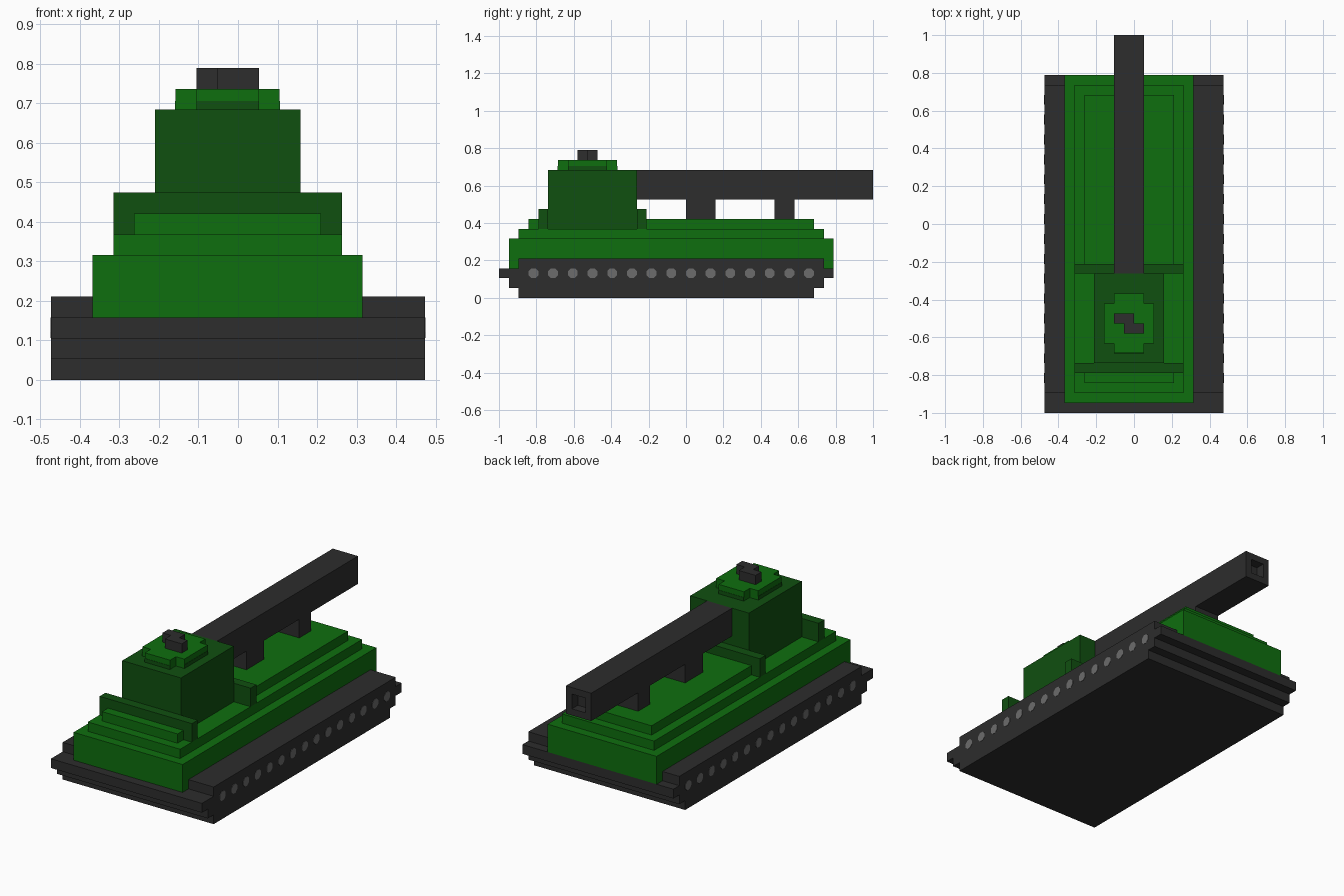
import bpy, bmesh, math
from mathutils import Matrix

if "Cube" in bpy.data.objects:
    bpy.data.objects.remove(bpy.data.objects["Cube"], do_unlink=True)

U = 2 / 38  # one block; all part sizes below are in blocks


def material(name, rgb):
    m = bpy.data.materials.new(name)
    m.use_nodes = True
    m.diffuse_color = (*rgb, 1)
    bsdf = m.node_tree.nodes["Principled BSDF"]
    bsdf.inputs["Base Color"].default_value = (*rgb, 1)
    bsdf.inputs["Roughness"].default_value = 0.9
    return m


GREEN = material("green", (0.0045, 0.156, 0.0045))
DARK_GREEN = material("dark green", (0.005, 0.08, 0.005))
CHARCOAL = material("charcoal", (0.026, 0.026, 0.026))
GREY = material("wheel grey", (0.15, 0.15, 0.15))


def finish(name, bm, mat):
    bmesh.ops.scale(bm, vec=(U, U, U), verts=bm.verts)
    bmesh.ops.recalc_face_normals(bm, faces=bm.faces)
    mesh = bpy.data.meshes.new(name)
    bm.to_mesh(mesh)
    bm.free()
    mesh.materials.append(mat)
    ob = bpy.data.objects.new(name, mesh)
    bpy.context.collection.objects.link(ob)
    return ob


def prism(name, mat, outline, lo, hi, axis):
    """Extrude an outline: (y, z) along x, or (x, y) along z."""
    bm = bmesh.new()
    if axis == "x":
        pts, move = [(lo, a, b) for a, b in outline], (hi - lo, 0, 0)
    else:
        pts, move = [(a, b, lo) for a, b in outline], (0, 0, hi - lo)
    face = bm.faces.new([bm.verts.new(p) for p in pts])
    ext = bmesh.ops.extrude_face_region(bm, geom=[face], use_keep_orig=True)
    verts = [v for v in ext["geom"] if isinstance(v, bmesh.types.BMVert)]
    bmesh.ops.translate(bm, vec=move, verts=verts)
    return finish(name, bm, mat)


def box(name, mat, x, y, z):
    outline = [(x[0], y[0]), (x[1], y[0]), (x[1], y[1]), (x[0], y[1])]
    return prism(name, mat, outline, z[0], z[1], "z")


# Stepped track base
prism("track_base", CHARCOAL,
      [(-17, 0), (13, 0), (13, 1), (14, 1), (14, 2), (15, 2), (15, 3), (14, 3),
       (14, 4), (-17, 4), (-17, 3), (-19, 3), (-19, 2), (-18, 2), (-18, 1), (-17, 1)],
      -9, 9, "x")

# Rows of road wheels on both sides
for side, label in ((1, "left"), (-1, "right")):
    bm = bmesh.new()
    for i in range(15):
        place = (Matrix.Translation((side * 8.98, -15.5 + 2 * i, 2.5))
                 @ Matrix.Rotation(math.pi / 2, 4, "Y")
                 @ Matrix.Rotation(math.pi / 8, 4, "Z"))
        bmesh.ops.create_cone(bm, cap_ends=True, segments=8, radius1=0.54,
                              radius2=0.54, depth=0.1, matrix=place)
    finish(label + "_wheels", bm, GREY)

# Hull tiers; the top tier leaves a gap for the turret well
box("hull_lower", GREEN, (-7, 6), (-18, 15), (3, 6))
box("hull_middle", GREEN, (-6, 5), (-17, 14), (6, 7))
box("hull_front_step", GREEN, (-5, 4), (-16, -15), (7, 8))
box("hull_rear_deck", GREEN, (-5, 4), (-4, 13), (7, 8))

# Cross rails in front of and behind the turret
for name, y in (("front_rail", -15), ("rear_rail", -5)):
    box(name, DARK_GREEN, (-6, 5), (y, y + 1), (7, 9))

# Turret with a plus-shaped cap
box("turret", DARK_GREEN, (-4, 3), (-14, -5), (7, 13))
prism("turret_cap", GREEN,
      [(-2, -13), (1, -13), (1, -12), (2, -12), (2, -8), (1, -8),
       (1, -7), (-2, -7), (-2, -8), (-3, -8), (-3, -12), (-2, -12)],
      13, 14, "z")

# Dark skirting strips at the foot of the cap
T = 0.03
for name, x, y in (("front", (-2, 1), (-13 - T, -13)), ("rear", (-2, 1), (-7, -7 + T)),
                   ("left", (2, 2 + T), (-12, -8)), ("right", (-3 - T, -3), (-12, -8))):
    box("cap_strip_" + name, DARK_GREEN, x, y, (13, 13.4))

# Offset hatch handle
prism("hatch_handle", CHARCOAL,
      [(-1, -11), (1, -11), (1, -10), (0, -10), (0, -9), (-2, -9), (-2, -10), (-1, -10)],
      14, 15, "z")

# Square gun barrel with a bored muzzle
bm = bmesh.new()
bmesh.ops.create_cube(bm, size=1, matrix=Matrix.Translation((-0.5, 7, 11.5))
                      @ Matrix.Diagonal((3, 24, 3, 1)))
muzzle = max(bm.faces, key=lambda f: f.calc_center_median().y)
bmesh.ops.inset_individual(bm, faces=[muzzle], thickness=1)
ext = bmesh.ops.extrude_discrete_faces(bm, faces=[muzzle])
bmesh.ops.translate(bm, vec=(0, -1, 0), verts=ext["faces"][0].verts)
finish("gun_barrel", bm, CHARCOAL)

# Barrel supports
box("barrel_support_inner", CHARCOAL, (-2, 1), (0, 3), (8, 10))
box("barrel_support_outer", CHARCOAL, (-2, 1), (9, 11), (8, 10))
